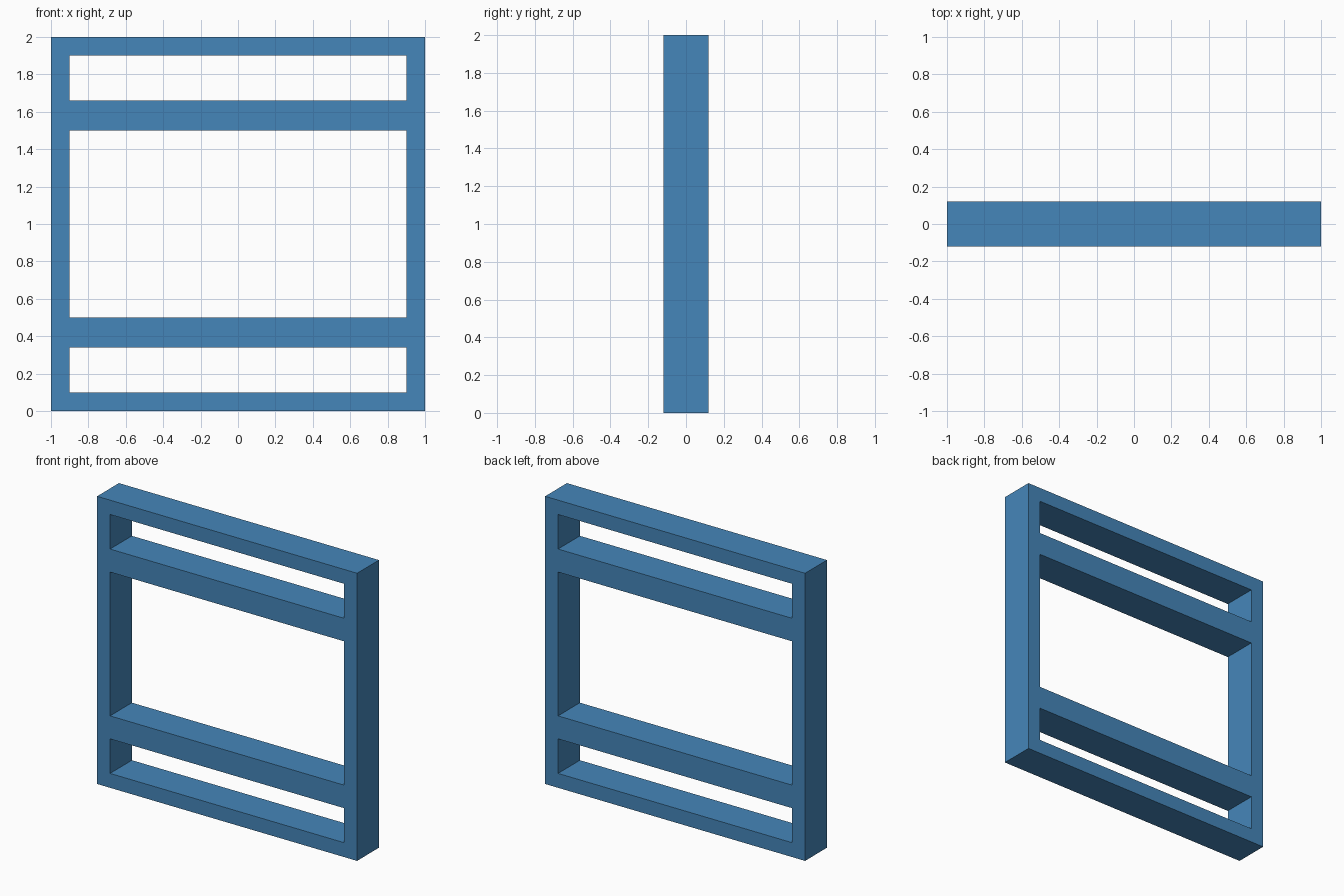
import bpy
import bmesh

if "Cube" in bpy.data.objects:
    bpy.data.objects.remove(bpy.data.objects["Cube"])

# Grid lines of the front outline: side posts and horizontal rails
xs = [-1.0, -0.9, 0.9, 1.0]
zs = [0.0, 0.1, 0.34, 0.5, 1.5, 1.66, 1.9, 2.0]
depth = 0.24

# Flat outline: every cell is solid except the three openings
bm = bmesh.new()
verts = [[bm.verts.new((x, 0, z)) for z in zs] for x in xs]
for i in range(len(xs) - 1):
    for j in range(len(zs) - 1):
        if i == 1 and j % 2 == 1:
            continue
        bm.faces.new((verts[i][j], verts[i + 1][j],
                      verts[i + 1][j + 1], verts[i][j + 1]))

mesh = bpy.data.meshes.new("window_frame")
bm.to_mesh(mesh)
bm.free()
frame = bpy.data.objects.new("window_frame", mesh)
bpy.context.collection.objects.link(frame)

# Blue paint
blue = bpy.data.materials.new("blue_paint")
blue.diffuse_color = (0.06, 0.24, 0.49, 1)
blue.use_nodes = True
blue.node_tree.nodes["Principled BSDF"].inputs["Base Color"].default_value = blue.diffuse_color
mesh.materials.append(blue)

# Thickness, centred on y = 0
solid = frame.modifiers.new("thickness", 'SOLIDIFY')
solid.thickness = depth
solid.offset = 0
